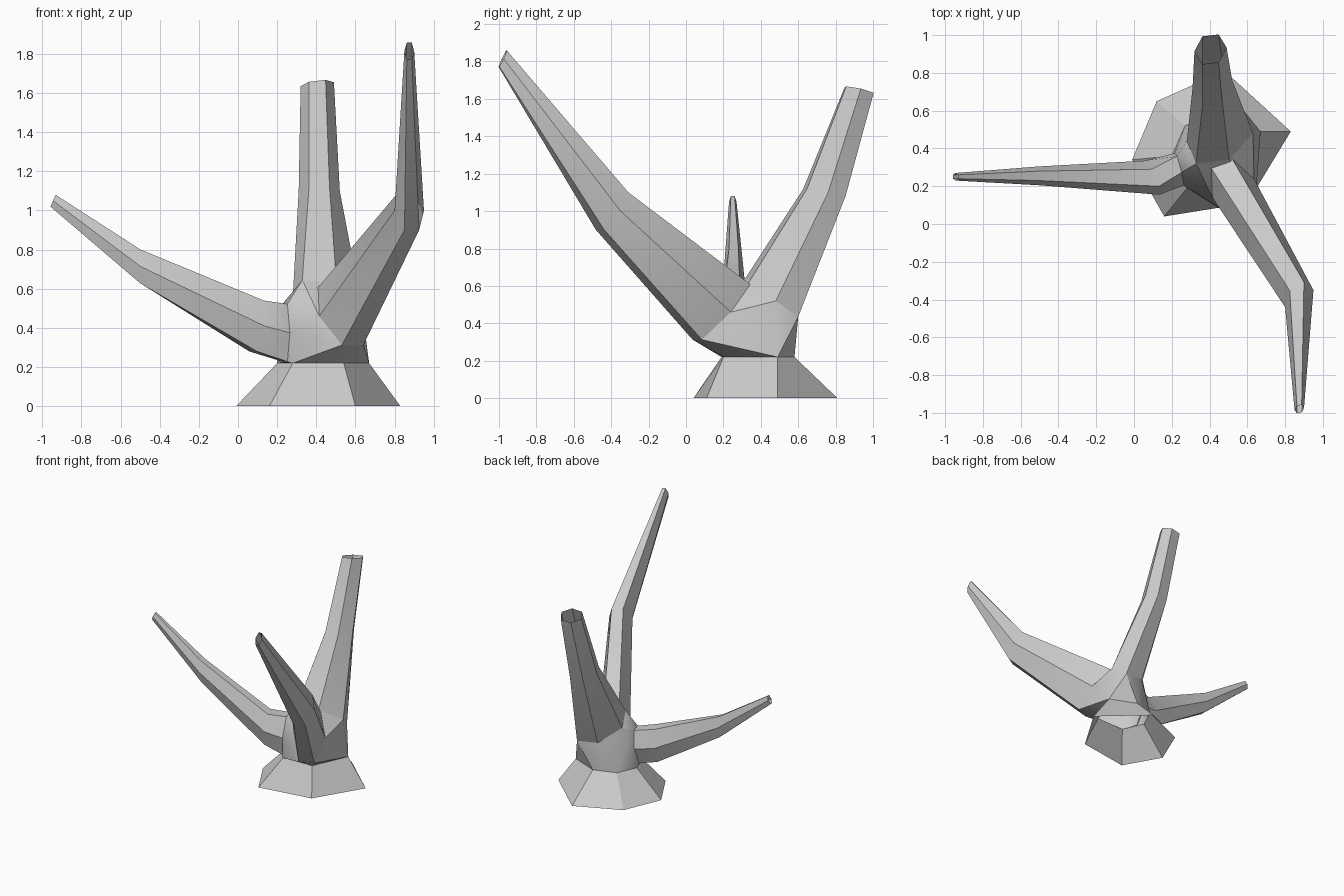
import bpy, bmesh
from math import cos, sin, pi, radians
from mathutils import Vector

if "Cube" in bpy.data.objects:
    bpy.data.objects.remove(bpy.data.objects["Cube"])


def hexagon(center, u, v):
    """Six points around an ellipse with half-axes u and v."""
    c, u, v = Vector(center), Vector(u), Vector(v)
    return [c + u * cos(i * pi / 3) + v * sin(i * pi / 3) for i in range(6)]


def bridge(bm, a, b):
    for i in range(len(a)):
        j = (i + 1) % len(a)
        bm.faces.new((a[i], a[j], b[j], b[i]))


def finish(bm, name):
    bmesh.ops.recalc_face_normals(bm, faces=bm.faces[:])
    mesh = bpy.data.meshes.new(name)
    bm.to_mesh(mesh)
    bm.free()
    ob = bpy.data.objects.new(name, mesh)
    bpy.context.collection.objects.link(ob)
    bpy.ops.object.select_all(action='DESELECT')
    ob.select_set(True)
    bpy.context.view_layer.objects.active = ob
    bpy.ops.object.shade_smooth_by_angle(angle=radians(32))
    return ob


# Branch rings from trunk to tip: centre, sideways axis, upward axis
branches = {
    "front_branch": [
        ((.525, .19, .46), (.11, .05, 0), (-.07, .15, .17)),
        ((.875, -.395, 1.0), (.075, .045, 0), (-.015, .075, .115)),
        ((.875, -.98, 1.815), (.025, .005, 0), (0, .023, .05)),
    ],
    "left_branch": [
        ((.24, .29, .375), (.025, -.085, 0), (0, .03, .17)),
        ((.095, .245, .41), (.04, -.09, 0), (.02, 0, .15)),
        ((-.50, .255, .715), (0, -.05, 0), (0, 0, .10)),
        ((-.945, .25, 1.05), (0, -.02, 0), (.015, 0, .035)),
    ],
    "back_branch": [
        ((.455, .46, .54), (.175, .02, -.02), (-.045, -.15, .11)),
        ((.415, .74, 1.10), (.105, .02, 0), (0, -.12, .02)),
        ((.405, .925, 1.645), (.085, .01, .01), (0, -.085, .02)),
    ],
}

# Branches: tapered six-sided tubes, open at the tip
for name, specs in branches.items():
    bm = bmesh.new()
    rings = [[bm.verts.new(p) for p in hexagon(*s)] for s in specs]
    for a, b in zip(rings, rings[1:]):
        bridge(bm, a, b)
    finish(bm, name)

# Trunk: flared open foot, narrow waist, and a hull joining the branch roots
foot = [(.16, .04), (.60, .11), (.83, .49), (.48, .81), (.12, .65), (-.01, .34)]
waist = [(.28, .19), (.54, .20), (.67, .49), (.45, .58), (.27, .52), (.20, .36)]
bm = bmesh.new()
waist_ring = [bm.verts.new((x, y, .22)) for x, y in waist]
rings = [waist_ring] + [[bm.verts.new(p) for p in hexagon(*s[0])]
                        for s in branches.values()]
bmesh.ops.convex_hull(bm, input=bm.verts[:])
sets = [set(r) for r in rings]
inner = [f for f in bm.faces if any(set(f.verts) <= s for s in sets)]
bmesh.ops.delete(bm, geom=inner, context='FACES_ONLY')
foot_ring = [bm.verts.new((x, y, 0)) for x, y in foot]
bridge(bm, foot_ring, waist_ring)
bmesh.ops.delete(bm, geom=[v for v in bm.verts if not v.link_faces], context='VERTS')
finish(bm, "trunk")
